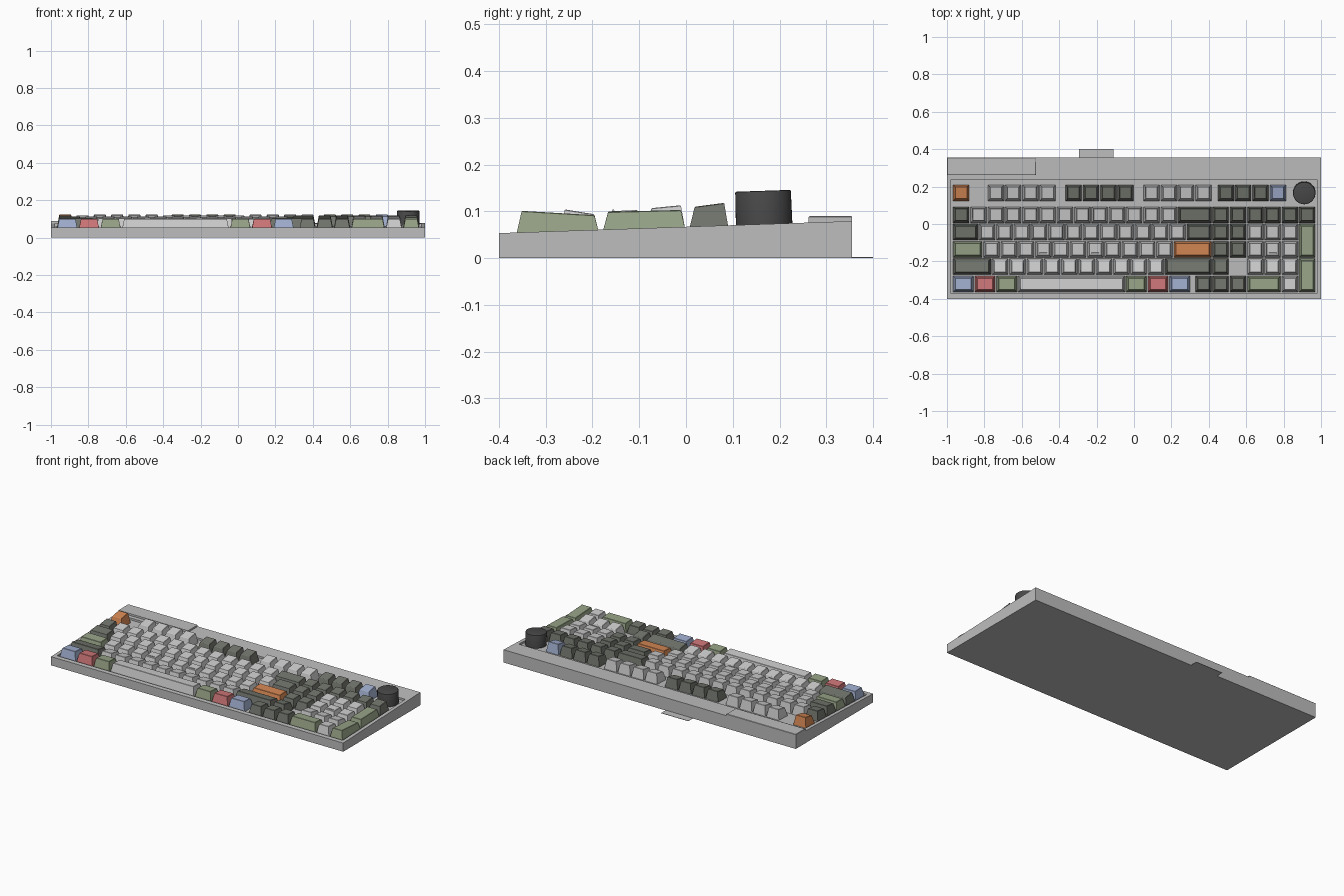
import bpy, bmesh, math
from mathutils import Matrix

if "Cube" in bpy.data.objects:
    bpy.data.objects.remove(bpy.data.objects["Cube"])


def material(name, r, g, b):
    lin = [((c / 255 + 0.055) / 1.055) ** 2.4 for c in (r, g, b)]
    m = bpy.data.materials.new(name)
    m.diffuse_color = (*lin, 1)
    m.use_nodes = True
    m.node_tree.nodes["Principled BSDF"].inputs["Base Color"].default_value = m.diffuse_color
    return m


MATS = {
    "case": material("case grey", 190, 190, 190),
    "light": material("light key grey", 205, 205, 205),
    "dark": material("dark key grey", 114, 117, 109),
    "green": material("sage green", 150, 162, 134),
    "orange": material("orange", 212, 135, 84),
    "red": material("soft red", 206, 118, 120),
    "blue": material("soft blue", 160, 174, 206),
    "knob": material("knob black", 72, 72, 72),
}

SLOPE = 0.034          # tilt of the case top
U = 0.0925             # key pitch
X0 = -0.97             # left edge of the key field
DEPTH = 0.012          # depth of the key well


def deck(y):
    return 0.0535 + SLOPE * (y + 0.4)


def finish(bm, name, mat):
    bmesh.ops.recalc_face_normals(bm, faces=bm.faces)
    me = bpy.data.meshes.new(name)
    bm.to_mesh(me)
    bm.free()
    me.materials.append(MATS[mat])
    ob = bpy.data.objects.new(name, me)
    bpy.context.collection.objects.link(ob)
    return ob


def loft(name, rings, mat):
    """Closed solid through a list of four-corner rings."""
    bm = bmesh.new()
    loops = [[bm.verts.new(p) for p in ring] for ring in rings]
    for a, b in zip(loops, loops[1:]):
        for i in range(4):
            j = (i + 1) % 4
            bm.faces.new((a[i], a[j], b[j], b[i]))
    bm.faces.new(loops[0][::-1])
    bm.faces.new(loops[-1])
    return finish(bm, name, mat)


def ring(x0, x1, y0, y1, z):
    return [(x, y, z(y)) for x, y in ((x0, y0), (x1, y0), (x1, y1), (x0, y1))]


# Wedge case with a sunken key well
loft("case", [
    ring(-1, 1, -0.4, 0.355, lambda y: 0),
    ring(-1, 1, -0.4, 0.355, deck),
    ring(-0.978, 0.978, -0.372, 0.238, deck),
    ring(-0.978, 0.978, -0.372, 0.238, lambda y: deck(y) - DEPTH),
], "case")

# Raised panel at the back left, and the flat tab behind the case
loft("back_panel", [
    ring(-1, -0.525, 0.262, 0.355, lambda y: 0.07),
    ring(-1, -0.525, 0.262, 0.355, lambda y: 0.088),
    ring(-0.998, -0.528, 0.265, 0.353, lambda y: 0.090),
], "case")
loft("rear_tab", [
    ring(-0.295, -0.11, 0.35, 0.4, lambda y: 0),
    ring(-0.295, -0.11, 0.35, 0.4, lambda y: 0.002),
], "case")

# Rows: centre y, top height at front and back
ROWS = {
    "function": (0.166, 0.112, 0.123),
    "number": (0.049, 0.110, 0.118),
    "upper": (-0.0435, 0.107, 0.113),
    "home": (-0.136, 0.100, 0.103),
    "lower": (-0.2285, 0.104, 0.094),
    "bottom": (-0.321, 0.101, 0.097),
}


def keycap(row, u, w, mat, span=1, tops=None):
    """Tapered keycap starting u units from the left, w wide, span rows deep."""
    y, zf, zb = ROWS[row]
    zf, zb = tops or (zf, zb)
    x0, x1 = X0 + u * U, X0 + (u + w) * U
    y0, y1 = y - U / 2, y + (span - 0.5) * U

    def inset(s, front, back, z):
        return ring(x0 + s, x1 - s, y0 + front, y1 - back, z)

    def top(yy):
        return zf + (zb - zf) * (yy - y0 - 0.0165) / (y1 - y0 - 0.031)

    loft(f"{row}_key_{u:g}", [
        inset(0.0035, 0.0035, 0.0035, lambda yy: deck(yy) - DEPTH),
        inset(0.0055, 0.0055, 0.0055, deck),
        inset(0.0145, 0.0155, 0.0135, lambda yy: top(yy) - 0.0015),
        inset(0.0165, 0.0175, 0.0155, top),
    ], mat)


def run(row, u, *groups):
    """Lay out groups of (count, width, colour) from left to right."""
    for count, w, mat in groups:
        for _ in range(count):
            if mat:
                keycap(row, u, w, mat)
            u += w


run("function", 0, (1, 1, "orange"), (1, 1, None), (4, 1, "light"), (1, 0.5, None),
    (4, 1, "dark"), (1, 0.5, None), (4, 1, "light"), (1, 0.3, None),
    (3, 1, "dark"), (1, 1, "blue"))
run("number", 0, (1, 1, "dark"), (12, 1, "light"), (1, 2, "dark"), (6, 1, "dark"))
run("upper", 0, (1, 1.5, "dark"), (12, 1, "light"), (1, 1.5, "dark"),
    (2, 1, "dark"), (3, 1, "light"))
run("home", 0, (1, 1.75, "green"), (11, 1, "light"), (1, 2.25, "orange"),
    (2, 1, "dark"), (3, 1, "light"))
run("lower", 0, (1, 2.25, "dark"), (10, 1, "light"), (1, 2.75, "dark"),
    (1, 1, "dark"), (1, 1, None), (3, 1, "light"))
run("bottom", 0, (1, 1.25, "blue"), (1, 1.25, "red"), (1, 1.25, "green"),
    (1, 6.25, "light"), (1, 1.25, "green"), (1, 1.25, "red"), (1, 1.25, "blue"),
    (1, 0.25, None), (3, 1, "dark"), (1, 2, "green"), (1, 1, "light"))

# Two-row keys on the far right
keycap("home", 20, 1, "green", 2, (0.099, 0.103))
keycap("bottom", 20, 1, "green", 2, (0.101, 0.092))

# Homing bars
for n, u in enumerate((5.25, 8.25, 18.5)):
    x = X0 + u * U
    loft(f"homing_bar_{n + 1}", [
        ring(x - 0.021, x + 0.021, -0.159, -0.152, lambda y: 0.098),
        ring(x - 0.019, x + 0.019, -0.157, -0.154, lambda y: 0.104),
    ], "light")

# Knob, tilted with the deck
bm = bmesh.new()
bmesh.ops.create_cone(bm, cap_ends=True, segments=48, radius1=0.0605, radius2=0.0595, depth=0.078)
rim = [e for e in bm.edges if all(v.co.z > 0 for v in e.verts)]
bmesh.ops.bevel(bm, geom=rim, offset=0.003, segments=2, affect="EDGES", profile=0.5)
bmesh.ops.transform(bm, verts=bm.verts, matrix=Matrix.Translation((0.91, 0.166, 0.105))
                    @ Matrix.Rotation(math.atan(SLOPE), 4, "X"))
knob = finish(bm, "volume_knob", "knob")
bpy.context.view_layer.objects.active = knob
knob.select_set(True)
bpy.ops.object.shade_smooth_by_angle(angle=math.radians(35))
